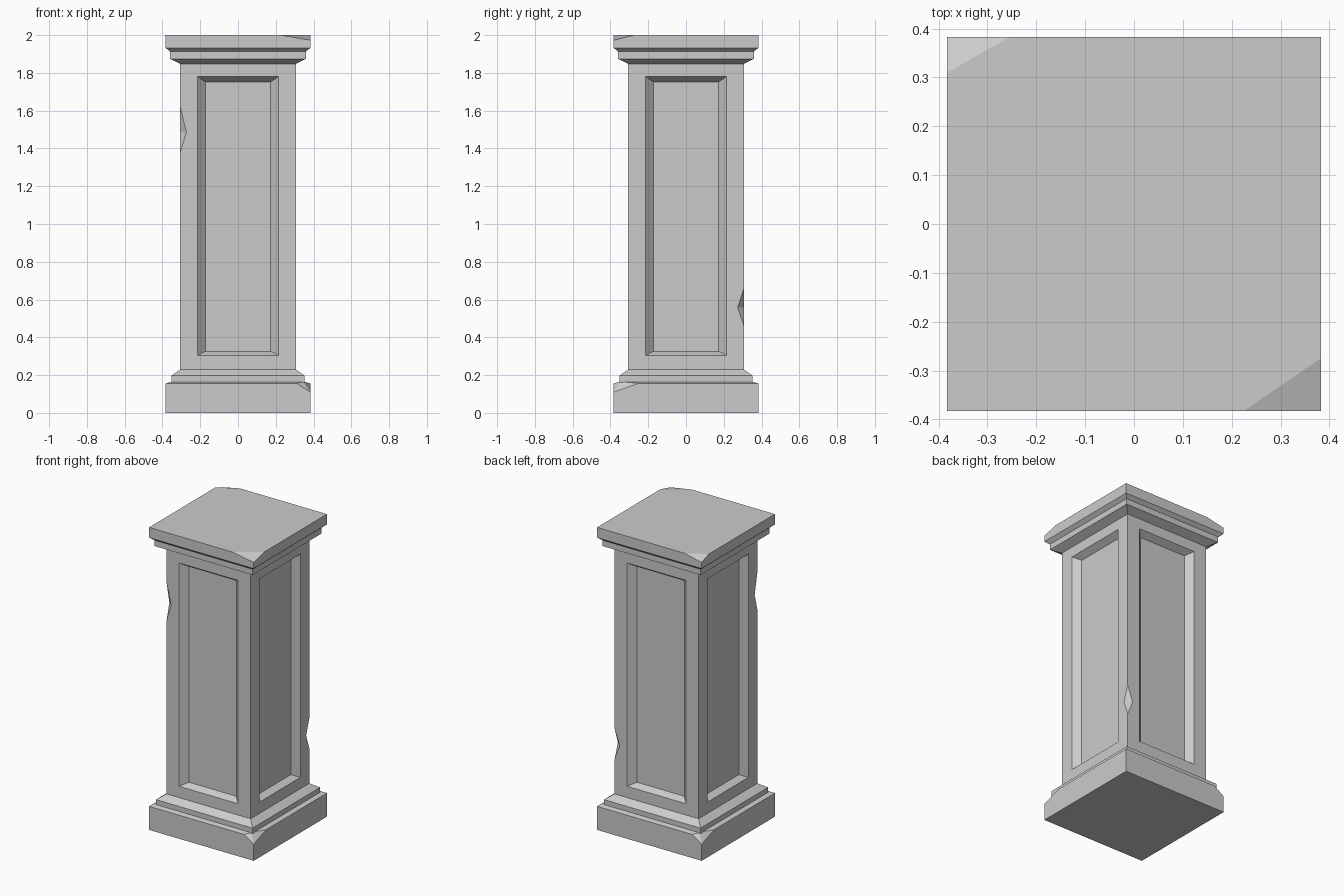
import bpy
import bmesh
from mathutils import Vector

default = bpy.data.objects.get("Cube")
if default:
    bpy.data.objects.remove(default, do_unlink=True)

# Single stone colour
stone = bpy.data.materials.new("grey_stone")
stone.use_nodes = True
stone.diffuse_color = (0.6, 0.6, 0.6, 1)
stone.node_tree.nodes["Principled BSDF"].inputs["Base Color"].default_value = stone.diffuse_color

CORNERS = [(-1, -1), (1, -1), (1, 1), (-1, 1)]
SLAB = 0.3825
SHAFT, SHAFT_LOW, SHAFT_HIGH = 0.307, 0.229, 1.848


def finish(bm, name):
    bmesh.ops.recalc_face_normals(bm, faces=bm.faces)
    mesh = bpy.data.meshes.new(name)
    bm.to_mesh(mesh)
    bm.free()
    mesh.materials.append(stone)
    obj = bpy.data.objects.new(name, mesh)
    bpy.context.collection.objects.link(obj)
    return obj


def square_loft(profile):
    """Stack square rings given as (half width, height) and cap both ends."""
    bm = bmesh.new()
    rings = [[bm.verts.new((x * h, y * h, z)) for x, y in CORNERS] for h, z in profile]
    for low, high in zip(rings, rings[1:]):
        for i in range(4):
            j = (i + 1) % 4
            bm.faces.new((low[i], low[j], high[j], high[i]))
    bm.faces.new(rings[0][::-1])
    bm.faces.new(rings[-1])
    return bm


def chip(bm, a, b, c):
    """Slice off everything above the plane through three points."""
    a, b, c = Vector(a), Vector(b), Vector(c)
    normal = (b - a).cross(c - a).normalized()
    if normal.z < 0:
        normal.negate()
    geom = bm.verts[:] + bm.edges[:] + bm.faces[:]
    cut = bmesh.ops.bisect_plane(bm, geom=geom, plane_co=a, plane_no=normal, clear_outer=True)
    edges = [e for e in cut["geom_cut"] if isinstance(e, bmesh.types.BMEdge)]
    bmesh.ops.holes_fill(bm, edges=edges)


# Plinth with a two-facet chip on two opposite corners
bm = square_loft([(SLAB, 0), (SLAB, 0.156), (0.353, 0.164)])
for s in (1, -1):
    tip = (SLAB * s, -SLAB * s, 0.11)
    ridge = (0.347 * s, -0.35 * s, 0.164)
    chip(bm, tip, ridge, (0.31 * s, -SLAB * s, 0.157))
    chip(bm, tip, ridge, (SLAB * s, -0.25 * s, 0.157))
finish(bm, "base_plinth")

# Mouldings at foot and head of the shaft
finish(square_loft([(0.353, 0.16), (0.353, 0.197), (SHAFT, SHAFT_LOW)]), "base_moulding")
finish(square_loft([(SHAFT, SHAFT_HIGH), (0.359, 1.874), (0.359, 1.913)]), "cap_moulding")

# Cap slab with two broken corners
bm = square_loft([(0.359, 1.912), (SLAB, 1.932), (SLAB, 2)])
chip(bm, (SLAB, -SLAB, 1.973), (0.225, -SLAB, 2), (SLAB, -0.275, 2))
chip(bm, (-SLAB, SLAB, 1.973), (-0.255, SLAB, 2), (-SLAB, 0.31, 2))
finish(bm, "cap_slab")

# Shaft with a sunken, bevelled panel on each side
bm = square_loft([(SHAFT, SHAFT_LOW), (SHAFT, SHAFT_HIGH)])
bm.normal_update()
for face in [f for f in bm.faces if abs(f.normal.z) < 0.5]:
    n = face.normal.copy()
    side = Vector((-n.y, n.x, 0))
    for half, low, high, depth in [(0.215, 0.304, 1.78, 0), (0.173, 0.326, 1.753, 0.042)]:
        bmesh.ops.inset_individual(bm, faces=[face], thickness=0.02)
        for v in face.verts:
            across = half if v.co.dot(side) > 0 else -half
            height = high if v.co.z > 1 else low
            v.co = n * (SHAFT - depth) + side * across + Vector((0, 0, height))
shaft = finish(bm, "shaft")


def notch(sx, sy, dx, dy, low, mid, high):
    """Cut a V-shaped nick into one vertical edge of the shaft."""
    a = Vector(((SHAFT - dx) * sx, SHAFT * sy, mid))
    b = Vector((SHAFT * sx, (SHAFT - dy) * sy, mid))
    centre, along = (a + b) / 2, (a - b) * 2
    bm = bmesh.new()
    for z in (low, mid, high):
        edge = Vector((SHAFT * sx, SHAFT * sy, z))
        p = centre if z == mid else centre + (edge - centre) * 2
        for q in (p + along, p - along):
            bm.verts.new(q)
    bmesh.ops.convex_hull(bm, input=bm.verts)
    cutter = finish(bm, "notch_cutter")
    cutter.hide_render = True
    mod = shaft.modifiers.new("notch", "BOOLEAN")
    mod.operation = "DIFFERENCE"
    mod.solver = "EXACT"
    mod.object = cutter
    bpy.context.view_layer.objects.active = shaft
    bpy.ops.object.modifier_apply(modifier=mod.name)
    bpy.data.objects.remove(cutter, do_unlink=True)


# Nicks on two opposite shaft edges
notch(-1, -1, 0.034, 0.028, 1.377, 1.485, 1.625)
notch(1, 1, 0.038, 0.034, 0.46, 0.557, 0.66)
